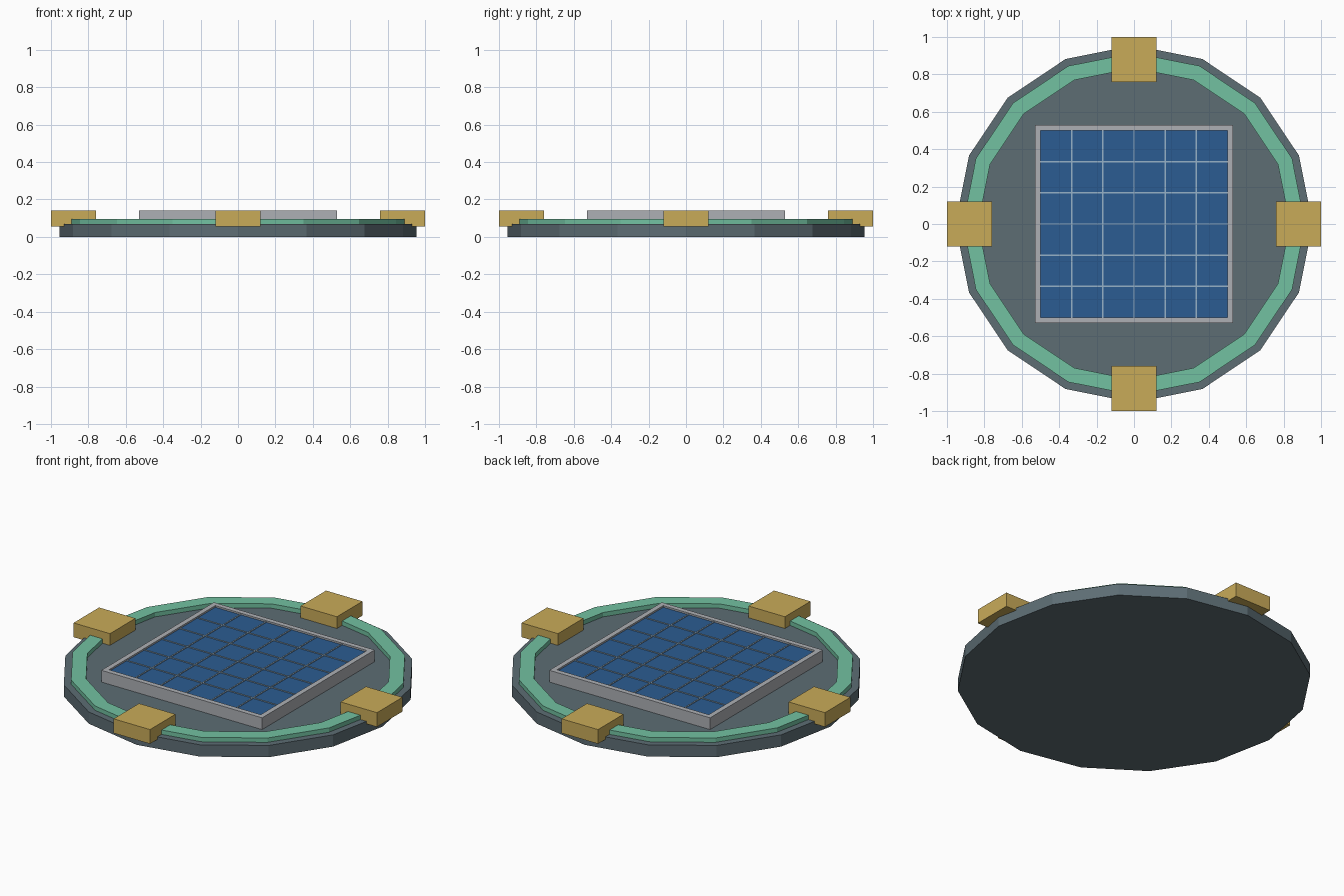
import bpy, bmesh, math

if "Cube" in bpy.data.objects:
    bpy.data.objects.remove(bpy.data.objects["Cube"])

def mat(name, rgb):
    m = bpy.data.materials.new(name)
    lin = [((c / 255 + 0.055) / 1.055) ** 2.4 for c in rgb]
    m.diffuse_color = (*lin, 1)
    m.use_nodes = True
    m.node_tree.nodes["Principled BSDF"].inputs["Base Color"].default_value = m.diffuse_color
    return m

SLATE = mat("slate grey", (93, 109, 116))
GREEN = mat("mint green", (114, 193, 161))
GOLD = mat("gold", (201, 171, 89))
SILVER = mat("silver", (174, 176, 181))
BLUE = mat("cell blue", (43, 92, 146))
LINE = mat("pale blue line", (150, 178, 200))

def finish(name, bm, material):
    bmesh.ops.recalc_face_normals(bm, faces=bm.faces)
    me = bpy.data.meshes.new(name)
    bm.to_mesh(me)
    bm.free()
    me.materials.append(material)
    ob = bpy.data.objects.new(name, me)
    bpy.context.collection.objects.link(ob)
    return ob

def box(name, x0, x1, y0, y1, z0, z1, material):
    bm = bmesh.new()
    bmesh.ops.create_cube(bm, size=1)
    for v in bm.verts:
        v.co = ((x0 + x1) / 2 + v.co.x * (x1 - x0),
                (y0 + y1) / 2 + v.co.y * (y1 - y0),
                (z0 + z1) / 2 + v.co.z * (z1 - z0))
    return finish(name, bm, material)

def ring(name, sides, r_out, r_in, z0, z1, material, turn=0.0):
    # sweep a rectangular section around z
    bm = bmesh.new()
    loops = []
    for i in range(sides):
        a = turn + math.tau * i / sides
        loops.append([bm.verts.new((r * math.cos(a), r * math.sin(a), z))
                      for r, z in ((r_out, z0), (r_out, z1), (r_in, z1), (r_in, z0))])
    for i in range(sides):
        p, q = loops[i], loops[(i + 1) % sides]
        for k in range(4):
            bm.faces.new((p[k], q[k], q[(k + 1) % 4], p[(k + 1) % 4]))
    return finish(name, bm, material)

# Sixteen-sided base plate
bm = bmesh.new()
bmesh.ops.create_cone(bm, cap_ends=True, segments=16, radius1=0.955, radius2=0.955, depth=0.07)
a0 = math.atan2(bm.verts[:][0].co.y, bm.verts[:][0].co.x)
bmesh.ops.translate(bm, verts=bm.verts, vec=(0, 0, 0.035))
finish("base_plate", bm, SLATE)

# Raised rim
ring("rim", 16, 0.915, 0.833, 0.065, 0.096, GREEN, a0)

# Four clamps on the rim
for i in range(4):
    ob = box(f"clamp_{i + 1}", 0.76, 1.0, -0.12, 0.12, 0.055, 0.14, GOLD)
    ob.rotation_euler.z = math.pi / 2 * i

# Square panel frame, cells and grid lines
s = math.sqrt(2)
ring("panel_frame", 4, 0.53 * s, 0.5 * s, 0.065, 0.14, SILVER, math.pi / 4)
box("solar_cells", -0.5, 0.5, -0.5, 0.5, 0.068, 0.13, BLUE)
for i in range(1, 6):
    p = -0.5 + i / 6
    box(f"grid_line_x_{i}", p - 0.004, p + 0.004, -0.5, 0.5, 0.128, 0.134, LINE)
    box(f"grid_line_y_{i}", -0.5, 0.5, p - 0.004, p + 0.004, 0.128, 0.1335, LINE)
